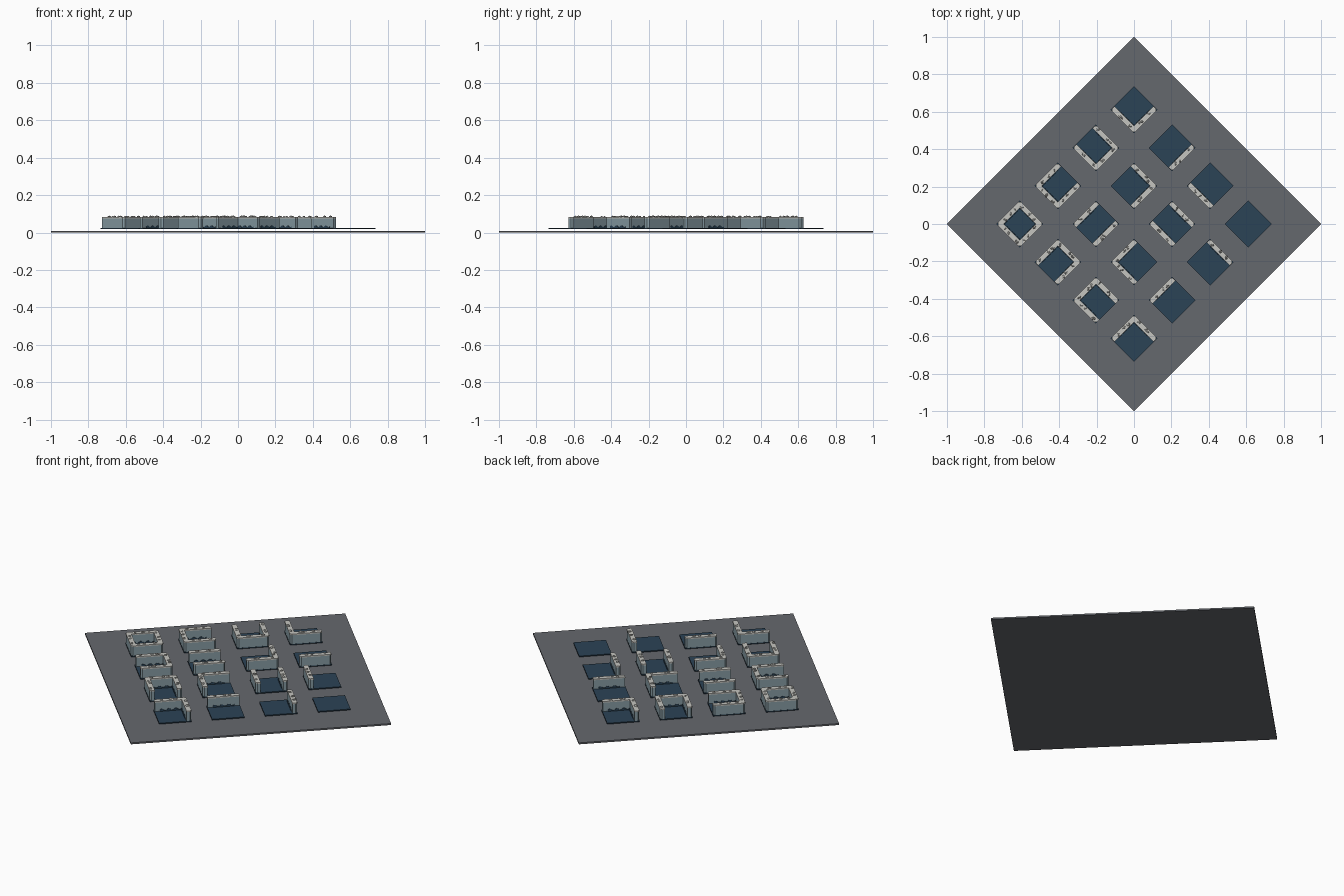
import bpy, bmesh, math, random
from mathutils import Matrix, Vector

if "Cube" in bpy.data.objects:
    bpy.data.objects.remove(bpy.data.objects["Cube"])

random.seed(4)


def material(name, rgb):
    m = bpy.data.materials.new(name)
    m.diffuse_color = (*rgb, 1)
    m.use_nodes = True
    m.node_tree.nodes["Principled BSDF"].inputs["Base Color"].default_value = m.diffuse_color
    return m


GROUND = material("slate_grey", (0.13, 0.138, 0.155))
WATER = material("deep_blue", (0.024, 0.056, 0.092))
WALL = material("blue_grey", (0.25, 0.34, 0.38))
CAP = material("pale_stone", (0.56, 0.56, 0.53))
STONE = material("warm_grey_stone", (0.36, 0.36, 0.34))

H = 0.0885        # half side of a tile
STEP = 0.2035     # grid step along x and y
FLOOR = 0.024     # top of a tile


def finish(bm, name, mats, matrix=Matrix()):
    bmesh.ops.recalc_face_normals(bm, faces=bm.faces)
    me = bpy.data.meshes.new(name)
    bm.to_mesh(me)
    bm.free()
    for m in mats:
        me.materials.append(m)
    ob = bpy.data.objects.new(name, me)
    ob.matrix_world = matrix
    bpy.context.collection.objects.link(ob)
    return ob


def prism(bm, outline, offset, index=0):
    """Extrude a closed 3D outline along an offset."""
    face = bm.faces.new([bm.verts.new(p) for p in outline])
    ext = bmesh.ops.extrude_face_region(bm, geom=[face], use_keep_orig=True)
    vs = [g for g in ext["geom"] if isinstance(g, bmesh.types.BMVert)]
    bmesh.ops.translate(bm, verts=vs, vec=offset)
    for v in vs:
        for f in v.link_faces:
            f.material_index = index
    face.material_index = index


def slab(bm, half, z0, z1):
    pts = [(half, half, z0), (-half, half, z0), (-half, -half, z0), (half, -half, z0)]
    prism(bm, pts, Vector((0, 0, z1 - z0)))


def plan(grow, z):
    """Wall footprint with chamfered outer corners, +y is outward."""
    e, o, i = 0.086 + grow, H + grow - 0.001, H - 0.027 - grow
    return [(-e, i, z), (e, i, z), (e, o - 0.009, z),
            (e - 0.009, o, z), (-e + 0.009, o, z), (-e, o - 0.009, z)]


def stone(bm, pos, r, index):
    made = bmesh.ops.create_icosphere(
        bm, subdivisions=1, radius=r,
        matrix=Matrix.Translation(pos) @ Matrix.Rotation(random.random() * 6, 4, 'Z')
        @ Matrix.Diagonal((1.3, 0.9, 0.8, 1)))
    for v in made["verts"]:
        for f in v.link_faces:
            f.material_index = index


def wall(name, matrix):
    bm = bmesh.new()
    # body and coping
    prism(bm, plan(0, 0.02), Vector((0, 0, 0.056)), 0)
    prism(bm, plan(0.001, 0.076), Vector((0, 0, 0.007)), 1)
    # loose stones on the coping
    for x in (-0.05, 0.012, 0.035):
        stone(bm, (x + random.uniform(-0.012, 0.012), H - 0.014 + random.uniform(-0.005, 0.005),
                   0.083), random.uniform(0.007, 0.01), random.choice((1, 2)))
    # rippled water line along the inner foot
    n = 24
    top = [(-0.058 + 0.116 * k / n, H - 0.028,
            FLOOR + 0.009 + 0.005 * math.sin(k * math.tau / 8)) for k in range(n + 1)]
    prism(bm, [(-0.058, H - 0.028, 0.022)] + top + [(0.058, H - 0.028, 0.022)],
          Vector((0, -0.003, 0)), 3)
    finish(bm, name, (WALL, CAP, STONE, WATER), matrix)


# ground plate
bm = bmesh.new()
slab(bm, 1 / math.sqrt(2), 0, 0.009)
finish(bm, "ground_plate", [GROUND], Matrix.Rotation(math.pi / 4, 4, 'Z'))

# walled sides of each tile: A = NE, B = NW, C = SW, D = SE
ROWS = [["ABCD", "BCD", "ACD", "CD"],
        ["ABD", "BD", "AD", "D"],
        ["ABC", "BC", "AC", "C"],
        ["AB", "B", "A", ""]]

for i, row in enumerate(ROWS):
    for j, sides in enumerate(row):
        place = Matrix.Translation((STEP * (i + j - 3), STEP * (j - i), 0))
        bm = bmesh.new()
        slab(bm, H, 0.018, FLOOR)
        finish(bm, f"tile_{i}_{j}", [WATER], place @ Matrix.Rotation(math.pi / 4, 4, 'Z'))
        for s in sides:
            turn = math.radians(-45 + 90 * "ABCD".index(s))
            wall(f"wall_{i}_{j}_{s}", place @ Matrix.Rotation(turn, 4, 'Z'))
